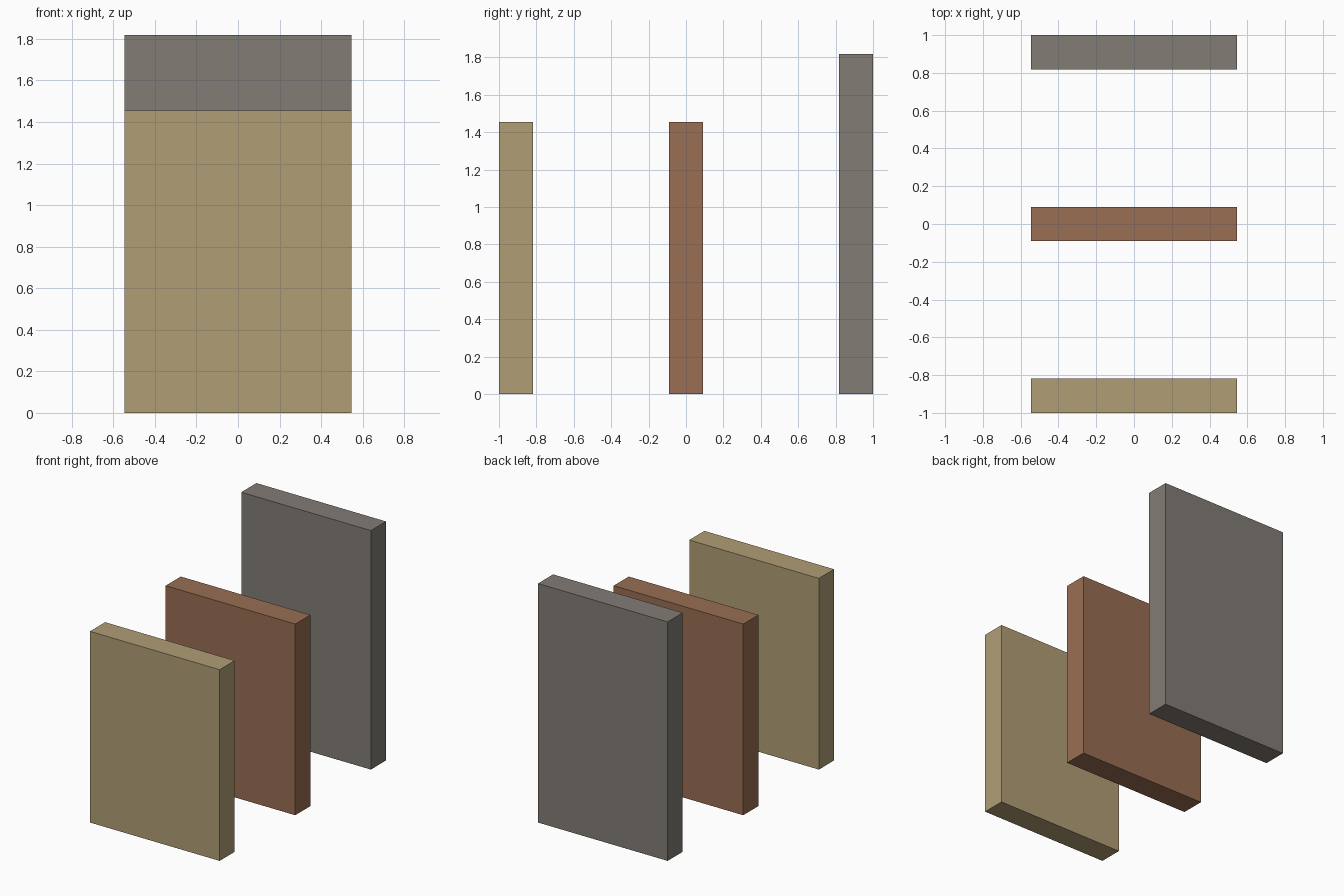
import bpy

if "Cube" in bpy.data.objects:
    bpy.data.objects.remove(bpy.data.objects["Cube"])

U = 2 / 11  # one slab thickness; every size is a multiple of it


def material(name, rgb):
    """Flat colour from 0-255 sRGB values."""
    mat = bpy.data.materials.new(name)
    linear = [((c / 255 + 0.055) / 1.055) ** 2.4 for c in rgb]
    mat.diffuse_color = (*linear, 1)
    mat.use_nodes = True
    mat.node_tree.nodes["Principled BSDF"].inputs["Base Color"].default_value = mat.diffuse_color
    return mat


def slab(name, y, height, mat):
    """Upright slab standing on the ground, centred on x = 0."""
    bpy.ops.mesh.primitive_cube_add(size=1, location=(0, y, height / 2))
    obj = bpy.context.object
    obj.name = name
    obj.scale = (6 * U, U, height)
    bpy.ops.object.transform_apply(location=False, rotation=False, scale=True)
    obj.data.materials.append(mat)


# Two equal slabs and a taller one at the back
slab("front_slab", -5 * U, 8 * U, material("tan", (176, 157, 117)))
slab("middle_slab", 0, 8 * U, material("brown", (152, 110, 83)))
slab("back_slab", 5 * U, 10 * U, material("warm grey", (130, 124, 117)))
